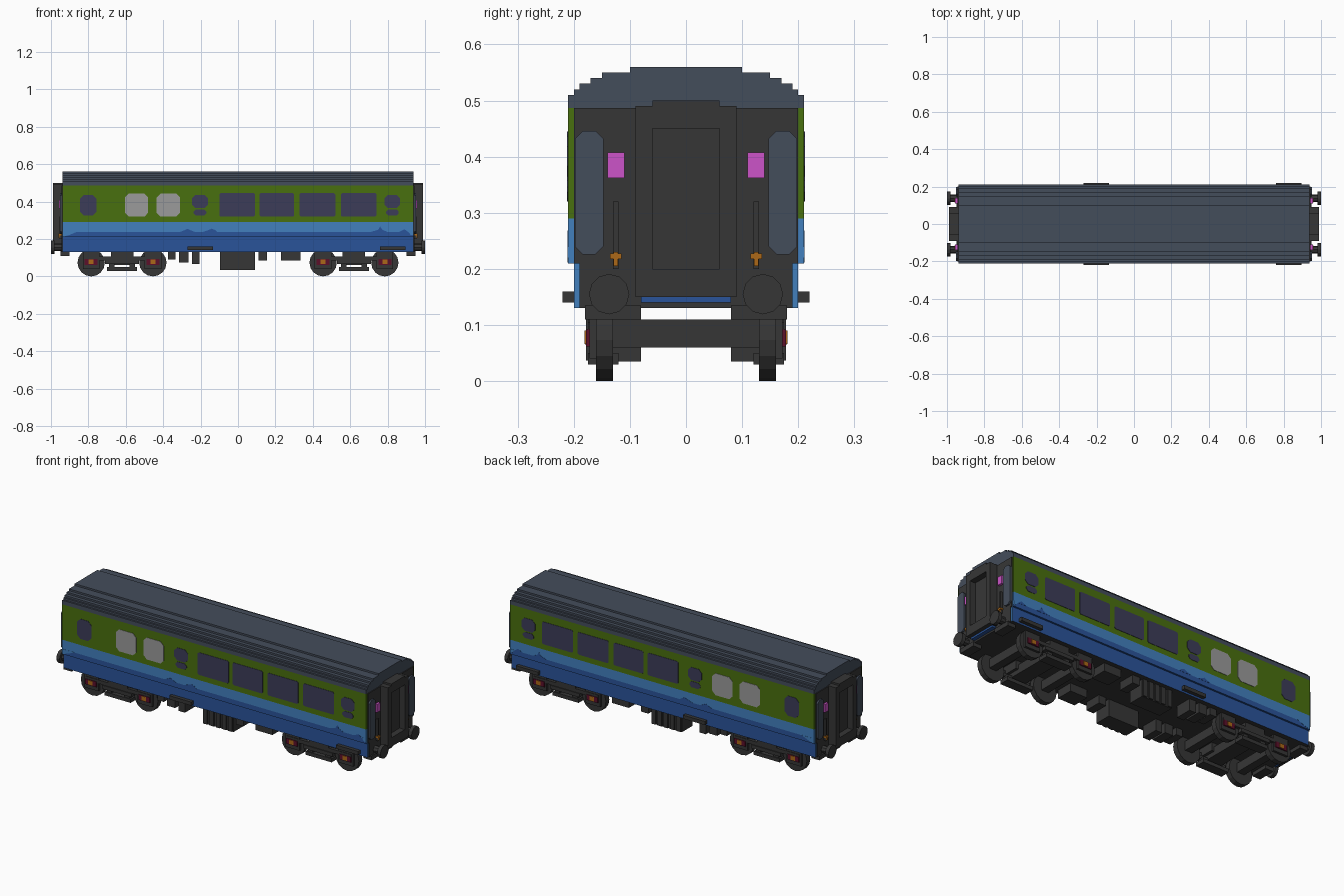
import bpy, bmesh, math
from mathutils import Vector

cube = bpy.data.objects.get("Cube")
if cube:
    bpy.data.objects.remove(cube, do_unlink=True)


def material(name, rgb):
    lin = [((c / 255 + 0.055) / 1.055) ** 2.4 if c > 10 else c / 255 / 12.92 for c in rgb]
    m = bpy.data.materials.new(name)
    m.use_nodes = True
    m.diffuse_color = (*lin, 1)
    b = m.node_tree.nodes["Principled BSDF"]
    b.inputs["Base Color"].default_value = (*lin, 1)
    b.inputs["Roughness"].default_value = 0.8
    return m


GREEN = material("green paint", (73, 112, 14))
LIGHT = material("light blue paint", (66, 128, 190))
BLUE = material("dark blue paint", (42, 84, 154))
ROOF = material("slate roof", (68, 77, 91))
DARK = material("dark grey metal", (54, 54, 54))
GLASS = material("tinted glass", (60, 60, 88))
WHITE = material("frosted glass", (155, 155, 155))
PINK = material("pink lamp", (204, 84, 200))
ORANGE = material("orange brass", (172, 104, 24))
RED = material("dark red", (92, 16, 42))


def finish(name, bm, *mats):
    bmesh.ops.recalc_face_normals(bm, faces=bm.faces)
    me = bpy.data.meshes.new(name)
    bm.to_mesh(me)
    bm.free()
    for m in mats:
        me.materials.append(m)
    ob = bpy.data.objects.new(name, me)
    bpy.context.collection.objects.link(ob)
    return ob


def prism(bm, pts, offset):
    """Extrude a closed outline along an offset vector."""
    f = bm.faces.new([bm.verts.new(p) for p in pts])
    r = bmesh.ops.extrude_face_region(bm, geom=[f])
    bmesh.ops.translate(bm, vec=offset, verts=[g for g in r["geom"] if isinstance(g, bmesh.types.BMVert)])


def signs(on):
    return (1, -1) if on else (1,)


def boxes(name, mat, items, mx=False, my=False):
    """Boxes given as (x0, x1, y0, y1, z0, z1), mirrored across x and/or y."""
    bm = bmesh.new()
    for x0, x1, y0, y1, z0, z1 in items:
        for sx in signs(mx):
            for sy in signs(my):
                prism(bm, [(sx * x0, sy * y0, z0), (sx * x1, sy * y0, z0),
                           (sx * x1, sy * y1, z0), (sx * x0, sy * y1, z0)], (0, 0, z1 - z0))
    return finish(name, bm, mat)


def octagon(a0, a1, b0, b1, c):
    return [(a0 + c, b0), (a1 - c, b0), (a1, b0 + c), (a1, b1 - c),
            (a1 - c, b1), (a0 + c, b1), (a0, b1 - c), (a0, b0 + c)]


def side_plates(name, mat, outlines, y=0.209, t=0.003):
    """Thin plates on both long sides, outlines in (x, z)."""
    bm = bmesh.new()
    for pts in outlines:
        for s in (1, -1):
            prism(bm, [(x, s * y, z) for x, z in pts], (0, s * t, 0))
    return finish(name, bm, mat)


# Body shell: stepped roof profile, coloured in bands by height
L = 0.938
half = [(0.20, 0.13), (0.20, 0.21), (0.21, 0.21), (0.21, 0.51), (0.20, 0.51), (0.20, 0.52),
        (0.19, 0.52), (0.19, 0.53), (0.17, 0.53), (0.17, 0.54), (0.15, 0.54), (0.15, 0.55),
        (0.10, 0.55), (0.10, 0.56)]
profile = half + [(-y, z) for y, z in reversed(half)]
bm = bmesh.new()
prism(bm, [(-L, y, z) for y, z in profile], (2 * L, 0, 0))
for z in (0.238, 0.29, 0.487):
    bmesh.ops.bisect_plane(bm, geom=bm.verts[:] + bm.edges[:] + bm.faces[:],
                           plane_co=(0, 0, z), plane_no=(0, 0, 1))
bmesh.ops.recalc_face_normals(bm, faces=bm.faces)
for f in bm.faces:
    z = f.calc_center_median().z
    f.material_index = 0 if z > 0.487 else 1 if z > 0.29 else 2 if z > 0.238 else 3
    if f.normal.z < -0.9 and z < 0.2:
        f.material_index = 4
    elif abs(f.normal.x) > 0.9 and z < 0.29:
        f.material_index = 2
finish("body_shell", bm, ROOF, GREEN, LIGHT, BLUE, DARK)

# Stepped wave where the two blues meet
side_plates("blue_wave_crests", BLUE, [
    [(-0.31, 0.237), (-0.29, 0.245), (-0.27, 0.255), (-0.25, 0.245), (-0.23, 0.237)],
    [(-0.19, 0.237), (-0.16, 0.247), (-0.14, 0.255), (-0.12, 0.247), (-0.11, 0.237)],
    [(0.71, 0.237), (0.75, 0.25), (0.76, 0.268), (0.77, 0.25), (0.80, 0.237)],
    [(0.86, 0.237), (0.89, 0.252), (0.91, 0.237)]], t=0.002)
side_plates("light_blue_wave_ends", LIGHT, [
    [(-L, 0.211), (-0.90, 0.222), (-0.86, 0.239), (-L, 0.239)],
    [(0.925, 0.22), (L, 0.22), (L, 0.239), (0.91, 0.239)]], t=0.002)

# Windows
big = [(-0.10, 0.09), (0.115, 0.30), (0.33, 0.52), (0.55, 0.74)]
side_plates("saloon_windows", GLASS, [octagon(a, b, 0.32, 0.445, 0.006) for a, b in big])
side_plates("frosted_windows", WHITE, [octagon(a, b, 0.32, 0.442, 0.02)
                                       for a, b in [(-0.605, -0.48), (-0.435, -0.31)]])
doors = [octagon(-0.845, -0.757, 0.325, 0.436, 0.02)]
for x in (-0.203, 0.825):
    doors += [octagon(x - 0.042, x + 0.042, 0.365, 0.436, 0.018),
              octagon(x - 0.034, x + 0.034, 0.325, 0.358, 0.012)]
side_plates("door_windows", GLASS, doors)

# Steps below the doors
boxes("door_steps", DARK, [(-0.27, -0.135, 0.19, 0.22, 0.14, 0.16),
                           (0.76, 0.895, 0.19, 0.22, 0.14, 0.16)], my=True)

# Dark end walls, leaving the painted shell edge showing
boxes("end_walls", DARK, [(0.93, 0.943, -0.20, 0.20, 0.21, 0.487),
                          (0.93, 0.943, -0.19, 0.19, 0.13, 0.21)], mx=True)

# Gangway frame with recessed door
boxes("gangway_frame", DARK, [
    (0.93, 0.988, 0.06, 0.09, 0.15, 0.49), (0.93, 0.988, -0.09, -0.06, 0.15, 0.49),
    (0.93, 0.988, -0.06, 0.06, 0.45, 0.50), (0.93, 0.988, -0.06, 0.06, 0.15, 0.20)], mx=True)
boxes("gangway_door", DARK, [(0.93, 0.955, -0.06, 0.06, 0.20, 0.45)], mx=True)
boxes("gangway_sill", BLUE, [(0.93, 0.965, -0.08, 0.08, 0.14, 0.15)], mx=True)

# Slate end panels, handrails, lamps and brass taps
bm = bmesh.new()
for sx in (1, -1):
    for sy in (1, -1):
        prism(bm, [(sx * 0.94, sy * y, z) for y, z in octagon(0.147, 0.198, 0.226, 0.446, 0.014)],
              (sx * 0.012, 0, 0))
finish("end_panels", bm, ROOF)
boxes("end_pipes", DARK, [(0.94, 0.955, 0.12, 0.13, 0.20, 0.32)], mx=True, my=True)
boxes("end_lamps", PINK, [(0.94, 0.956, 0.11, 0.14, 0.362, 0.407)], mx=True, my=True)
boxes("brass_taps", ORANGE, [(0.94, 0.96, 0.121, 0.129, 0.205, 0.23),
                             (0.94, 0.96, 0.115, 0.135, 0.218, 0.227)], mx=True, my=True)


def cylinders(name, mat, items, axis, seg=16):
    """Cylinders given as (centre, radius, length) along an axis."""
    bm = bmesh.new()
    rot = Vector((0, 0, 1)).rotation_difference(Vector(axis)).to_matrix().to_4x4()
    for c, r, d in items:
        m = rot.copy()
        m.translation = c
        bmesh.ops.create_cone(bm, cap_ends=True, segments=seg, radius1=r, radius2=r, depth=d, matrix=m)
    return finish(name, bm, mat)


# Buffers
corners = [(sx, sy) for sx in (1, -1) for sy in (1, -1)]
cylinders("buffer_heads", DARK, [((sx * 0.99, sy * 0.137, 0.155), 0.036, 0.02) for sx, sy in corners],
          (1, 0, 0), 12)
cylinders("buffer_shanks", DARK, [((sx * 0.96, sy * 0.137, 0.155), 0.02, 0.05) for sx, sy in corners],
          (1, 0, 0), 8)
boxes("buffer_beams", DARK, [(0.90, 0.95, 0.08, 0.18, 0.11, 0.135)], mx=True, my=True)

# Wheels, axles and axle boxes
AXLES = (-0.785, -0.455, 0.455, 0.785)
cylinders("wheels", DARK, [((x, s * 0.145, 0.073), 0.073, 0.03) for x in AXLES for s in (1, -1)], (0, 1, 0))
boxes("axles", DARK, [(x - 0.022, x + 0.022, -0.135, 0.135, 0.06, 0.11) for x in AXLES])
boxes("axle_housings", DARK, [(x - 0.045, x + 0.045, 0.155, 0.172, 0.04, 0.13) for x in AXLES], my=True)
boxes("axle_boxes", RED, [(x - 0.035, x + 0.035, 0.165, 0.178, 0.062, 0.092) for x in AXLES], my=True)
boxes("axle_caps", ORANGE, [(x - 0.013, x + 0.013, 0.17, 0.181, 0.066, 0.09) for x in AXLES], my=True)

# Bogie frames: side beams, hanging spring plank and bolster
boxes("bogie_frames", DARK, [
    (0.42, 0.82, 0.158, 0.175, 0.085, 0.105), (0.53, 0.71, 0.15, 0.18, 0.065, 0.085),
    (0.54, 0.70, 0.12, 0.175, 0.03, 0.05), (0.55, 0.58, 0.13, 0.17, 0.05, 0.07),
    (0.66, 0.69, 0.13, 0.17, 0.05, 0.07), (0.56, 0.68, 0.08, 0.175, 0.085, 0.132)], mx=True, my=True)
boxes("bogie_crossbeams", DARK, [(0.575, 0.665, -0.15, 0.15, 0.06, 0.11)], mx=True)

# Equipment boxes under the floor
boxes("underfloor_boxes", DARK, [
    (-0.375, -0.335, 0.08, 0.175, 0.09, 0.132), (-0.315, -0.265, 0.08, 0.175, 0.075, 0.132),
    (-0.245, -0.205, 0.08, 0.175, 0.065, 0.132), (-0.095, 0.092, 0.08, 0.17, 0.035, 0.132),
    (0.11, 0.155, 0.08, 0.175, 0.085, 0.132), (0.23, 0.335, 0.08, 0.175, 0.085, 0.132)], my=True)
boxes("battery_box_ribs", DARK, [(x, x + 0.025, 0.16, 0.178, 0.037, 0.13)
                                 for x in (-0.092, -0.05, -0.012, 0.026, 0.064)], my=True)
